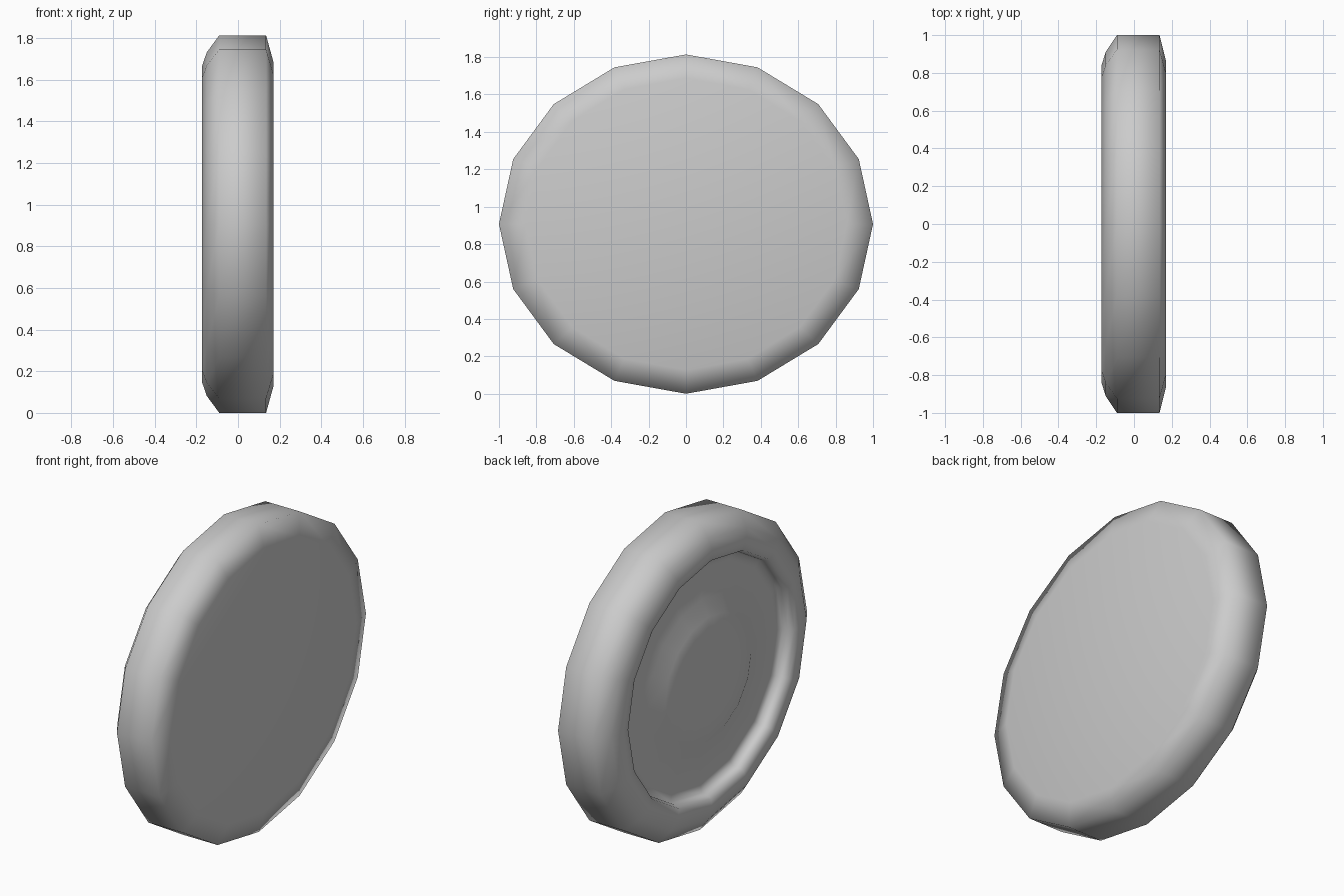
import bpy, bmesh, math

if "Cube" in bpy.data.objects:
    bpy.data.objects.remove(bpy.data.objects["Cube"])

SIDES = 16
HALF_Y, HALF_Z = 1.0, 0.907   # slightly squashed disc

# Lathe profile as (x, radius), from the flat side round to the dished side
PROFILE = [(0.17, 0.86), (0.135, 1.0), (-0.09, 1.0), (-0.15, 0.91),
           (-0.172, 0.84), (-0.165, 0.775), (-0.13, 0.76), (-0.10, 0.755),
           (-0.095, 0.70), (-0.10, 0.50), (-0.145, 0.40), (-0.15, 0.28)]


def ring(bm, x, r):
    step = 2 * math.pi / SIDES
    return [bm.verts.new((x, r * HALF_Y * math.cos(i * step),
                          HALF_Z + r * HALF_Z * math.sin(i * step)))
            for i in range(SIDES)]


# Wheel: flat back, rounded tread, recessed face with a low raised hub
bm = bmesh.new()
rings = [ring(bm, x, r) for x, r in PROFILE]
for a, b in zip(rings, rings[1:]):
    for i in range(SIDES):
        j = (i + 1) % SIDES
        bm.faces.new((a[i], a[j], b[j], b[i]))
bm.faces.new(rings[0])
bm.faces.new(rings[-1])
bmesh.ops.recalc_face_normals(bm, faces=bm.faces)
for f in bm.faces:
    f.smooth = True

mesh = bpy.data.meshes.new("wheel")
bm.to_mesh(mesh)
bm.free()
wheel = bpy.data.objects.new("wheel", mesh)
bpy.context.collection.objects.link(wheel)
